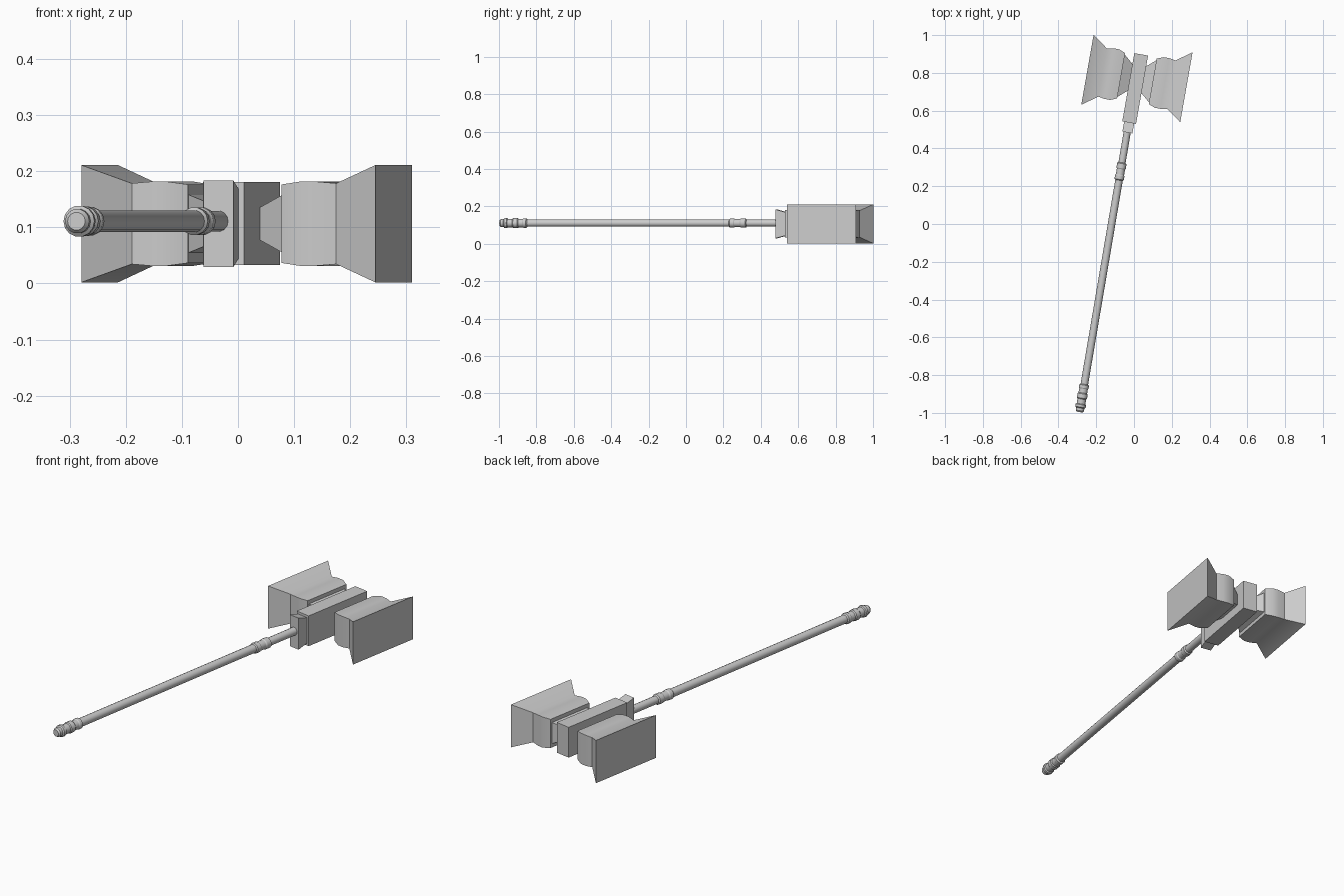
import bpy, bmesh
from math import radians, sin, cos, tau
from mathutils import Matrix, Vector

if "Cube" in bpy.data.objects:
    bpy.data.objects.remove(bpy.data.objects["Cube"])

# Head frame: hammer lies flat, tilted 10 degrees; origin at the head centre
HEAD = Matrix.Rotation(radians(-10), 4, 'Z') @ Matrix.Translation((-0.1185, 0.761, 0))
HEAD = Matrix.Translation((0, 0, 0.1065)) @ HEAD


def loft(name, rings, matrix, smooth=30):
    """Skin a list of point rings and cap both ends."""
    bm = bmesh.new()
    vs = [[bm.verts.new(matrix @ Vector(p)) for p in r] for r in rings]
    n = len(vs[0])
    for a, b in zip(vs, vs[1:]):
        for i in range(n):
            j = (i + 1) % n
            bm.faces.new((a[i], a[j], b[j], b[i]))
    bm.faces.new(vs[0])
    bm.faces.new(vs[-1])
    bmesh.ops.recalc_face_normals(bm, faces=bm.faces)
    me = bpy.data.meshes.new(name)
    bm.to_mesh(me)
    bm.free()
    ob = bpy.data.objects.new(name, me)
    bpy.context.collection.objects.link(ob)
    bpy.context.view_layer.objects.active = ob
    ob.select_set(True)
    bpy.ops.object.shade_smooth_by_angle(angle=radians(smooth))
    ob.select_set(False)
    return ob


CORNERS = [(-1, -1), (1, -1), (1, 1), (-1, 1)]


def rect_x(x, hy, hz):
    return [(x, a * hy, b * hz) for a, b in CORNERS]


def rect_y(y, hx, hz):
    return [(a * hx, y, b * hz) for a, b in CORNERS]


# Striking blocks and tapered links, one pair per side: (distance, half y, half z)
BLOCK = [(0.085, 0.122, 0.070), (0.12, 0.136, 0.075), (0.15, 0.136, 0.075),
         (0.185, 0.130, 0.072), (0.266, 0.188, 0.1045)]
LINK = [(0.03, 0.066, 0.026), (0.088, 0.116, 0.053)]
for side, s in (("left", -1), ("right", 1)):
    loft(side + "_striking_block", [rect_x(s * x, y, z) for x, y, z in BLOCK], HEAD)
    loft(side + "_link", [rect_x(s * x, y, z) for x, y, z in LINK], HEAD)

# Central band and the flared collar under it
loft("centre_band", [rect_y(-0.237, 0.037, 0.074), rect_y(0.130, 0.037, 0.074)], HEAD)
loft("collar", [rect_y(-0.290, 0.027, 0.077), rect_y(-0.236, 0.027, 0.062)], HEAD)

# Turned handle with pommel and grip rings: (radius, distance from the pommel end)
PROFILE = [(0.016, 0), (0.022, 0.008), (0.022, 0.022), (0.028, 0.027), (0.028, 0.040),
           (0.023, 0.044), (0.023, 0.070), (0.027, 0.075), (0.027, 0.098),
           (0.023, 0.103), (0.023, 0.125), (0.026, 0.130), (0.026, 0.145), (0.020, 0.150),
           (0.020, 1.245), (0.025, 1.250), (0.025, 1.270), (0.022, 1.275),
           (0.022, 1.305), (0.025, 1.310), (0.025, 1.335), (0.019, 1.340), (0.019, 1.51)]
SIDES = 14
shaft = Matrix.Translation((-0.288, -0.996, 0.111)) @ Matrix.Rotation(radians(-9.65), 4, 'Z')
loft("handle", [[(r * cos(tau * i / SIDES), d, r * sin(tau * i / SIDES)) for i in range(SIDES)]
                for r, d in PROFILE], shaft)
